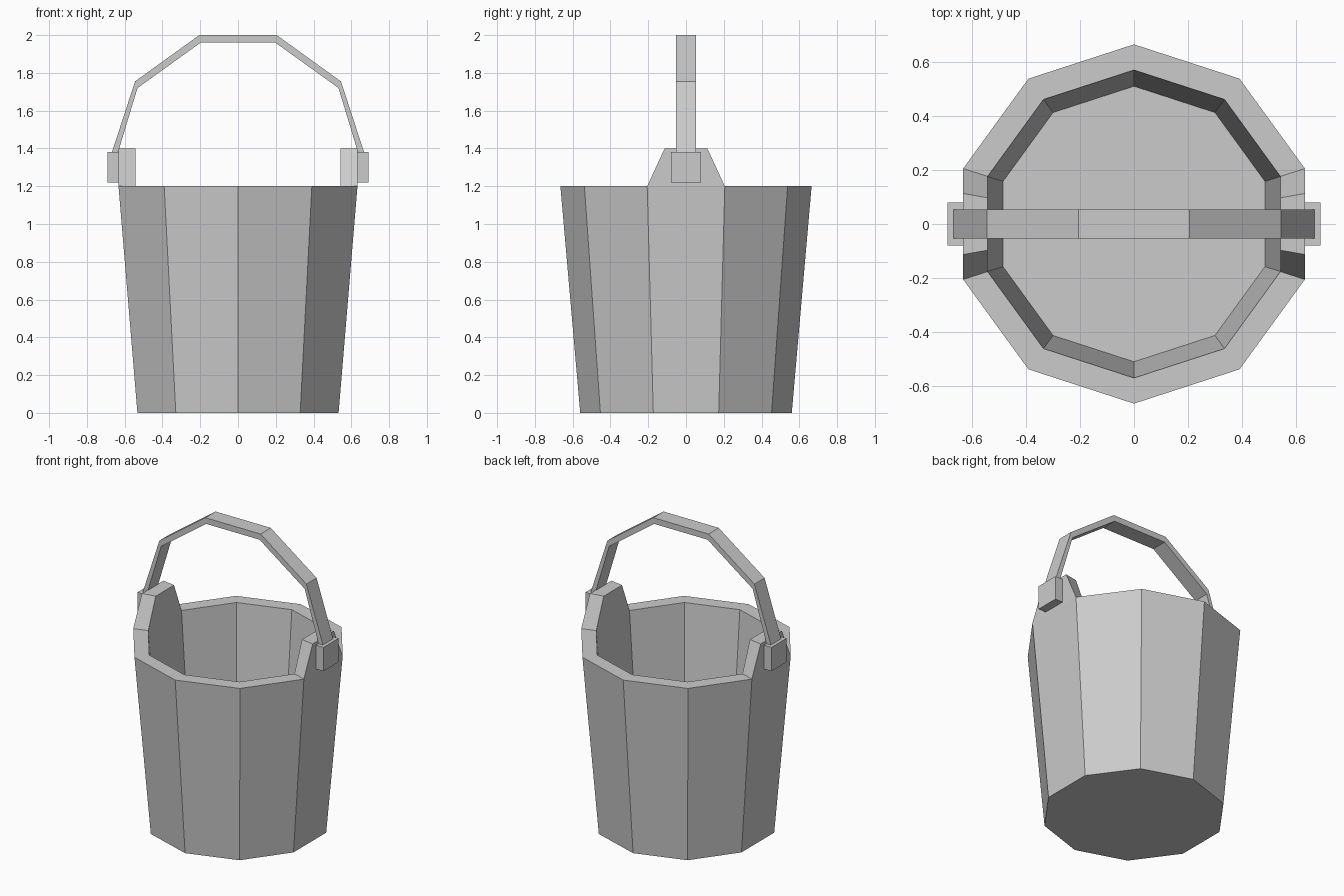
import bpy, bmesh, math

cube = bpy.data.objects.get("Cube")
if cube:
    bpy.data.objects.remove(cube, do_unlink=True)

grey = bpy.data.materials.new("plain grey")
grey.use_nodes = True
grey.diffuse_color = (0.6, 0.6, 0.6, 1)
bsdf = next(n for n in grey.node_tree.nodes if n.type == "BSDF_PRINCIPLED")
bsdf.inputs["Base Color"].default_value = grey.diffuse_color

SIDES = 10


def finish(bm, name):
    bmesh.ops.recalc_face_normals(bm, faces=bm.faces)
    mesh = bpy.data.meshes.new(name)
    bm.to_mesh(mesh)
    bm.free()
    mesh.materials.append(grey)
    obj = bpy.data.objects.new(name, mesh)
    bpy.context.collection.objects.link(obj)
    return obj


def bridge(bm, a, b):
    n = len(a)
    return [bm.faces.new((a[i], a[(i + 1) % n], b[(i + 1) % n], b[i])) for i in range(n)]


# Bucket: outer wall, flat rim, inner wall and floor
bm = bmesh.new()
rings = []
for radius, z in [(0.56, 0), (0.665, 1.2), (0.57, 1.2), (0.51, 0.5)]:
    angles = [math.pi / 2 + math.tau * i / SIDES for i in range(SIDES)]
    rings.append([bm.verts.new((radius * math.cos(a), radius * math.sin(a), z)) for a in angles])
bridge(bm, rings[0], rings[1])
rim = bridge(bm, rings[1], rings[2])
bridge(bm, rings[2], rings[3])
bm.faces.new(rings[0])
bm.faces.new(rings[3])

# Raised tapered ears on the left and right rim segments
ears = [f for f in rim if abs(f.calc_center_median().x) > 0.55]
for face in bmesh.ops.extrude_discrete_faces(bm, faces=ears)["faces"]:
    for v in face.verts:
        v.co.z = 1.4
        v.co.y *= 0.55
finish(bm, "bucket")

# Blocks that hold the handle ends
for side, name in ((1, "left_handle_block"), (-1, "right_handle_block")):
    bm = bmesh.new()
    bmesh.ops.create_cube(bm, size=1)
    for v in bm.verts:
        v.co = (side * 0.6615 + v.co.x * 0.057, v.co.y * 0.16, 1.3 + v.co.z * 0.16)
    finish(bm, name)

# Handle: flat bar bent in five straight pieces
outer = [(0.674, 1.36), (0.545, 1.755), (0.205, 2.0)]
inner = [(0.641, 1.36), (0.532, 1.72), (0.198, 1.96)]


def mirrored(half):
    return half + [(-x, z) for x, z in reversed(half)]


bm = bmesh.new()
sections = []
for (xo, zo), (xi, zi) in zip(mirrored(outer), mirrored(inner)):
    corners = [(xo, -0.054, zo), (xo, 0.054, zo), (xi, 0.054, zi), (xi, -0.054, zi)]
    sections.append([bm.verts.new(c) for c in corners])
for a, b in zip(sections, sections[1:]):
    bridge(bm, a, b)
bm.faces.new(sections[0])
bm.faces.new(sections[-1])
finish(bm, "handle")
